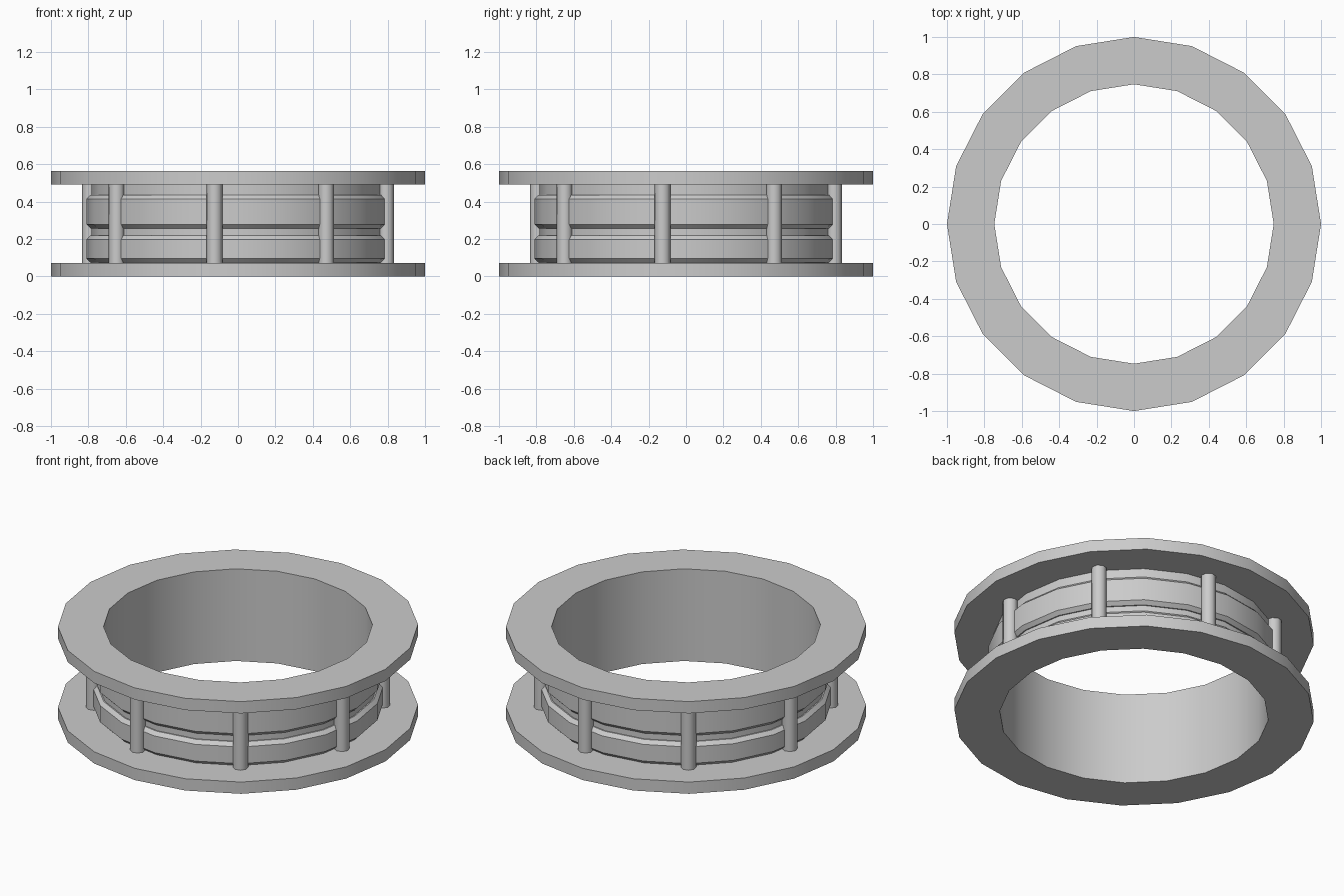
import bpy
import bmesh
import math

cube = bpy.data.objects.get("Cube")
if cube:
    bpy.data.objects.remove(cube, do_unlink=True)

SIDES = 20
HEIGHT, FLANGE = 0.565, 0.072
INNER, CORE, BAND, OUTER = 0.747, 0.782, 0.81, 1.0
CHAMFER = 0.021

grey = bpy.data.materials.new("plain grey")
grey.use_nodes = True
grey.diffuse_color = (0.6, 0.6, 0.6, 1)
bsdf = next(n for n in grey.node_tree.nodes if n.type == "BSDF_PRINCIPLED")
bsdf.inputs["Base Color"].default_value = grey.diffuse_color


def finish(name, bm, angle):
    """Turn a bmesh into a shaded, coloured object."""
    bmesh.ops.recalc_face_normals(bm, faces=bm.faces)
    mesh = bpy.data.meshes.new(name)
    bm.to_mesh(mesh)
    bm.free()
    mesh.materials.append(grey)
    obj = bpy.data.objects.new(name, mesh)
    bpy.context.collection.objects.link(obj)
    bpy.ops.object.select_all(action="DESELECT")
    obj.select_set(True)
    bpy.context.view_layer.objects.active = obj
    bpy.ops.object.shade_smooth_by_angle(angle=math.radians(angle))
    return obj


def ring(name, profile):
    """Sweep a closed (radius, height) profile around the z axis."""
    bm = bmesh.new()
    loops = []
    for i in range(SIDES):
        a = math.tau * i / SIDES
        loops.append([bm.verts.new((r * math.cos(a), r * math.sin(a), z))
                      for r, z in profile])
    n = len(profile)
    for i in range(SIDES):
        here, there = loops[i], loops[(i + 1) % SIDES]
        for j in range(n):
            k = (j + 1) % n
            bm.faces.new((here[j], there[j], there[k], here[k]))
    return finish(name, bm, 25)


# Spool: two wide flanges joined by a thin cylindrical wall
top = HEIGHT - FLANGE
ring("spool", [(INNER, 0), (OUTER, 0), (OUTER, FLANGE), (CORE, FLANGE),
               (CORE, top), (OUTER, top), (OUTER, HEIGHT), (INNER, HEIGHT)])

# Two raised bands with chamfered rims around the wall
for name, low, high in (("lower_band", 0.075, 0.219), ("upper_band", 0.257, 0.436)):
    rim, sunk = BAND - CHAMFER, CORE - 0.01
    ring(name, [(sunk, low), (rim, low), (BAND, low + CHAMFER),
                (BAND, high - CHAMFER), (rim, high), (sunk, high)])

# Eight round posts between the flanges
for i in range(8):
    a = math.radians(45 * i - 9)
    bm = bmesh.new()
    bmesh.ops.create_cone(bm, cap_ends=True, segments=8, radius1=0.043,
                          radius2=0.043, depth=top - FLANGE)
    post = finish(f"post_{i + 1}", bm, 50)
    post.location = (0.802 * math.cos(a), 0.802 * math.sin(a), HEIGHT / 2)
    post.rotation_euler.z = a
